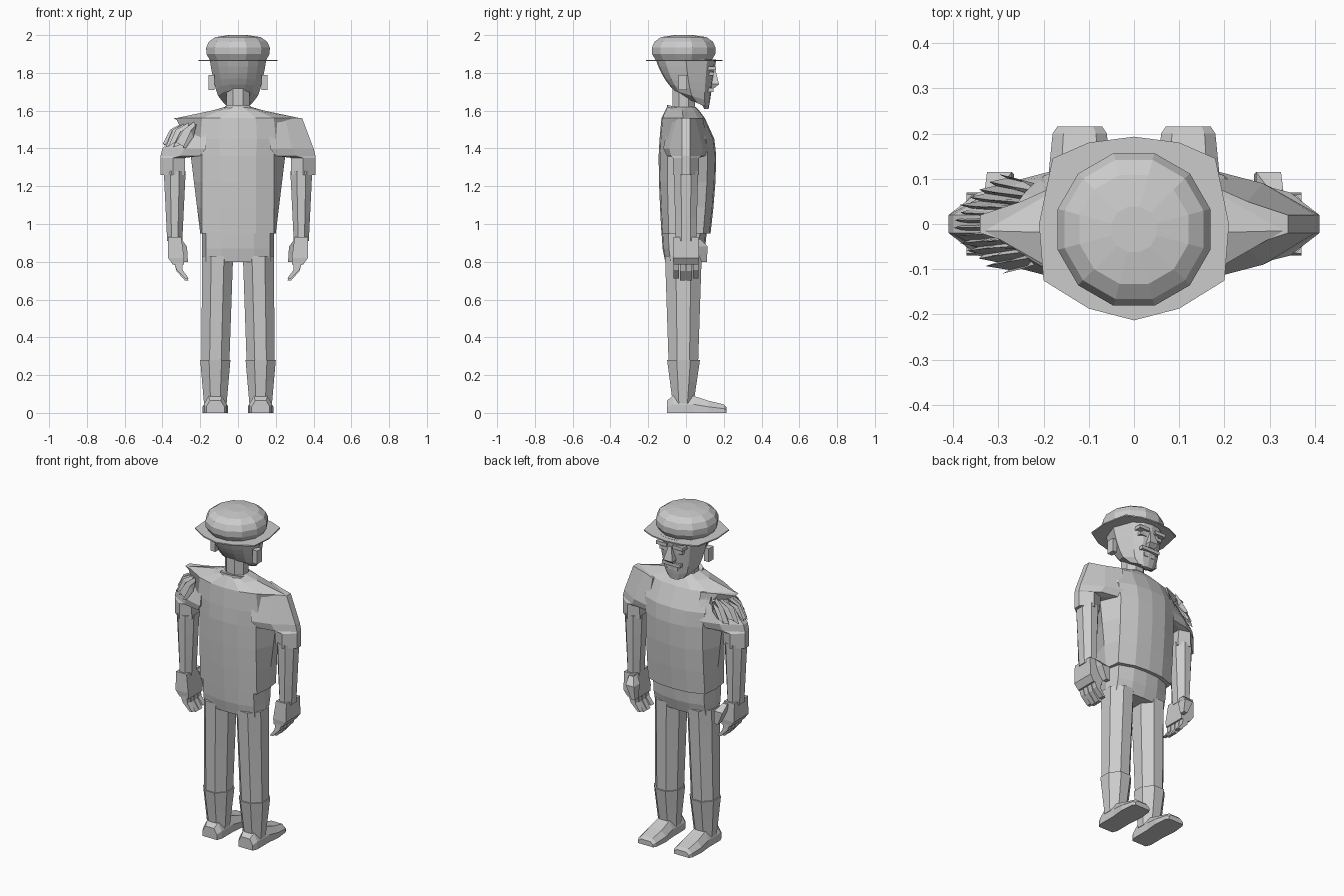
import bpy, bmesh, math, random
from mathutils import Vector

if "Cube" in bpy.data.objects:
    bpy.data.objects.remove(bpy.data.objects["Cube"])

grey = bpy.data.materials.new("plain_grey")
grey.use_nodes = True
grey.diffuse_color = (.6, .6, .6, 1)
grey.node_tree.nodes["Principled BSDF"].inputs["Base Color"].default_value = grey.diffuse_color


def finish(name, bm):
    bmesh.ops.recalc_face_normals(bm, faces=bm.faces)
    mesh = bpy.data.meshes.new(name)
    bm.to_mesh(mesh)
    bm.free()
    mesh.materials.append(grey)
    part = bpy.data.objects.new(name, mesh)
    bpy.context.collection.objects.link(part)


def loft(name, rings, side=1):
    """Skin closed rings of points and cap both ends."""
    bm = bmesh.new()
    loops = [[bm.verts.new((x * side, y, z)) for x, y, z in ring] for ring in rings]
    for lower, upper in zip(loops, loops[1:]):
        for i in range(len(lower)):
            bm.faces.new((lower[i - 1], lower[i], upper[i], upper[i - 1]))
    bm.faces.new(loops[0])
    bm.faces.new(loops[-1])
    finish(name, bm)


def mix(low, high, t):
    return low + (high - low) * t


def body_ring(z, half, corner, back, front, tilt=0):
    """Section with pointed sides, bevelled corners and bowed front and back."""
    middle, depth = (back + front) / 2, (front - back) / 2
    right = [(0, 1), (corner / 2, .95), (corner, .7), (half, 0),
             (corner, -.7), (corner / 2, -.95), (0, -1)]
    outline = right + [(-x, y) for x, y in reversed(right[1:-1])]
    return [(x, middle + y * depth, z + tilt * y * depth) for x, y in outline]


def oval(z, x, y, half_x, half_y, sides=8):
    """Polygon section with a flat side towards each axis."""
    grow = 1 / math.cos(math.pi / sides)
    angles = [(i + .5) * math.tau / sides for i in range(sides)]
    return [(x + half_x * grow * math.cos(a), y + half_y * grow * math.sin(a), z) for a in angles]


def tube(name, low, high, side=1, steps=1):
    """Tapered tube between two oval sections."""
    loft(name, [oval(*(mix(a, b, i / steps) for a, b in zip(low, high)))
                for i in range(steps + 1)], side)


def rectangle(x, y, z):
    (left, right), (back, front) = x, y
    return [(left, back, z), (right, back, z), (right, front, z), (left, front, z)]


def block(name, x, y, z, side=1):
    loft(name, [rectangle(x, y, height) for height in z], side)


# Shirt widens from waist to armpit, then closes over the shoulders
waist, armpit, shoulder, hem = .95, 1.36, 1.56, 1.26
shirt = []
for step in range(4):
    t = step / 3
    swell = .03 * math.sin(t * math.pi / 2)
    shirt.append(body_ring(mix(waist, armpit, t), mix(.2, .25, t), .19,
                           -.13 - swell / 2, .13 + swell))
shirt.append(body_ring(1.45, .27, .2, -.14, .15))
shirt.append(body_ring(shoulder, .33, .19, -.13, .1))
shirt.append(body_ring(1.6, .14, .1, -.11, .07))
shirt.append(body_ring(1.62, .07, .05, -.1, .05))
loft("shirt", shirt)
loft("hips", [body_ring(z, .19, .17, mix(-.13, -.11, t), mix(.11, .08, t))
              for z, t in ((waist + .01, 0), (.87, .3), (.8, 1))])
loft("collar", [body_ring(z, half, half * .8, -.1, .07, -.25)
                for z, half in ((1.57, .1), (1.61, .08))])


def sleeve_ring(z, inner, inner_depth, depth, outer):
    """Section from a broad inner edge to a narrow outer edge."""
    half = [(inner, inner_depth), (mix(inner, outer, .5), depth), (outer, .02)]
    return [(x, y, z) for x, y in half] + [(x, -y, z) for x, y in reversed(half)]


cap = [sleeve_ring(shoulder, .16, .09, .05, .34)]
torn = [sleeve_ring(1.52, .16, .1, .06, .28), sleeve_ring(1.46, .17, .11, .07, .35)]
cuff = [sleeve_ring(1.4, .17, .12, .09, .4), sleeve_ring(armpit, .2, .1, .08, .41),
        sleeve_ring(armpit - .01, .28, .05, .07, .41), sleeve_ring(hem, .28, .04, .07, .41)]
loft("left_sleeve", cap + cuff)
loft("right_sleeve", cap + torn + cuff, -1)

# Ragged pleats wrap the torn right shoulder from back to front
random.seed(4)
pleats = bmesh.new()
previous = None
count = 26
for i in range(count + 1):
    t = mix(-1, 1, i / count)
    fold = .015 * (-1) ** i + random.uniform(-.006, .006)
    bend = .1 * t * t
    line = [Vector((bend - .38 - fold, .11 * t, 1.42 + random.uniform(-.02, .02))),
            Vector((bend - .34 - fold, .1 * t, 1.48 + fold)),
            Vector((bend / 2 - .27, .09 * t, 1.53 + random.uniform(-.02, .02)))]
    strip = [pleats.verts.new(point) for point in line]
    if previous:
        for k in range(len(strip) - 1):
            pleats.faces.new((previous[k], strip[k], strip[k + 1], previous[k + 1]))
    previous = strip
finish("torn_right_shoulder", pleats)


def finger_joint(y, joint, lift):
    """Finger section: it curls inwards and thins towards the tip."""
    outer = .34 - .015 * joint ** 2
    thickness = .045 - .013 * joint
    return rectangle((outer - thickness, outer), (y - .015, y + .015),
                     .8 - (.05 - lift) * joint)


def shoe_section(y, half, height):
    """Flat sole with a bevelled upper."""
    right = [(half, 0), (half, height / 2), (half * .6, height)]
    outline = right + [(-x, z) for x, z in reversed(right)]
    return [(leg_x + x, y, z) for x, z in outline]


leg_x, arm_x = .12, .335
for side, label in ((1, "left_"), (-1, "right_")):
    # Arm, palm and curled fingers
    tube(label + "arm", (.91, arm_x, 0, .04, .055), (hem + .02, arm_x, 0, .058, .064), side, steps=3)
    loft(label + "palm", [rectangle((.285, .345), (-.066, .066), .785),
                          rectangle((.285, .37), (-.07, .07), .82),
                          rectangle((.3, .37), (-.065, .065), .93)], side)
    for number in range(4):
        y = mix(-.052, .052, number / 3)
        lift = .006 if number in (0, 3) else 0
        loft(label + "finger_" + str(number + 1),
             [finger_joint(y, joint, lift) for joint in range(3)], side)
    loft(label + "thumb", [rectangle((.3, .33), (.04, .075), .92),
                           rectangle((.27, .325), (.055, .115), .88),
                           rectangle((.265, .29), (.08, .11), .8)], side)

    # Trouser leg, boot shaft and shoe
    tube(label + "trouser_leg", (.26, leg_x, -.014, .074, .078),
         (.83, .108, -.014, .082, .097), side, steps=4)
    tube(label + "boot_shaft", (.05, leg_x, -.015, .06, .055),
         (.28, leg_x, -.013, .08, .087), side, steps=2)
    loft(label + "shoe", [shoe_section(-.1, .048, .065), shoe_section(-.07, .06, .09),
                          shoe_section(.04, .06, .09), shoe_section(.12, .068, .064),
                          shoe_section(.2, .06, .045), shoe_section(.215, .05, .03)], side)

    # Ear, brow, eye and moustache
    block(label + "ear", (.125, .156), (-.04, .005), (1.71, 1.79), side)
    block(label + "brow", (.02, .09), (.1, .16), (1.815, 1.835), side)
    block(label + "eye", (.03, .075), (.1, .145), (1.785, 1.805), side)
    block(label + "moustache", (0, .06), (.08, .145), (1.7, 1.72), side)

# Neck, and head widening from the sloping jaw to the brim
tube("neck", (shoulder, 0, -.012, .062, .06), (1.76, 0, -.012, .062, .06))
head = []
for step in range(7):
    t = step / 6
    spread = math.sqrt(t)
    half = mix(.075, .15, spread)
    head.append(body_ring(mix(1.64, 1.87, t), half, half * .72, -.16 * spread,
                          mix(.12, .16, t), -.45 * (1 - t) ** 2))
loft("head", head)
loft("nose", [rectangle((-half, half), (.1, front), z)
              for z, half, front in ((1.72, .02, .15), (1.74, .03, .175), (1.82, .01, .155))])
block("lower_lip", (-.035, .035), (.08, .13), (1.67, 1.69))
tube("chin_beard", (1.61, 0, .108, .03, .012), (1.66, 0, .095, .05, .022))

# Hat: thin faceted brim and a squarish dome
brim = [(0, -.213), (.1, -.187), (.2, -.125), (.21, 0), (.18, .145), (.1, .18), (0, .193)]
brim += [(-x, y) for x, y in reversed(brim[1:-1])]
loft("hat_brim", [[(x, y, z) for x, y in brim] for z in (1.862, 1.869)])
crown = []
for degrees in range(-40, 90, 25):
    angle = math.radians(degrees)
    radius = .17 * math.sqrt(math.cos(angle))
    crown.append(oval(1.92 + .08 * math.sin(angle), 0, -.012, radius, radius, sides=12))
loft("hat_crown", crown)
